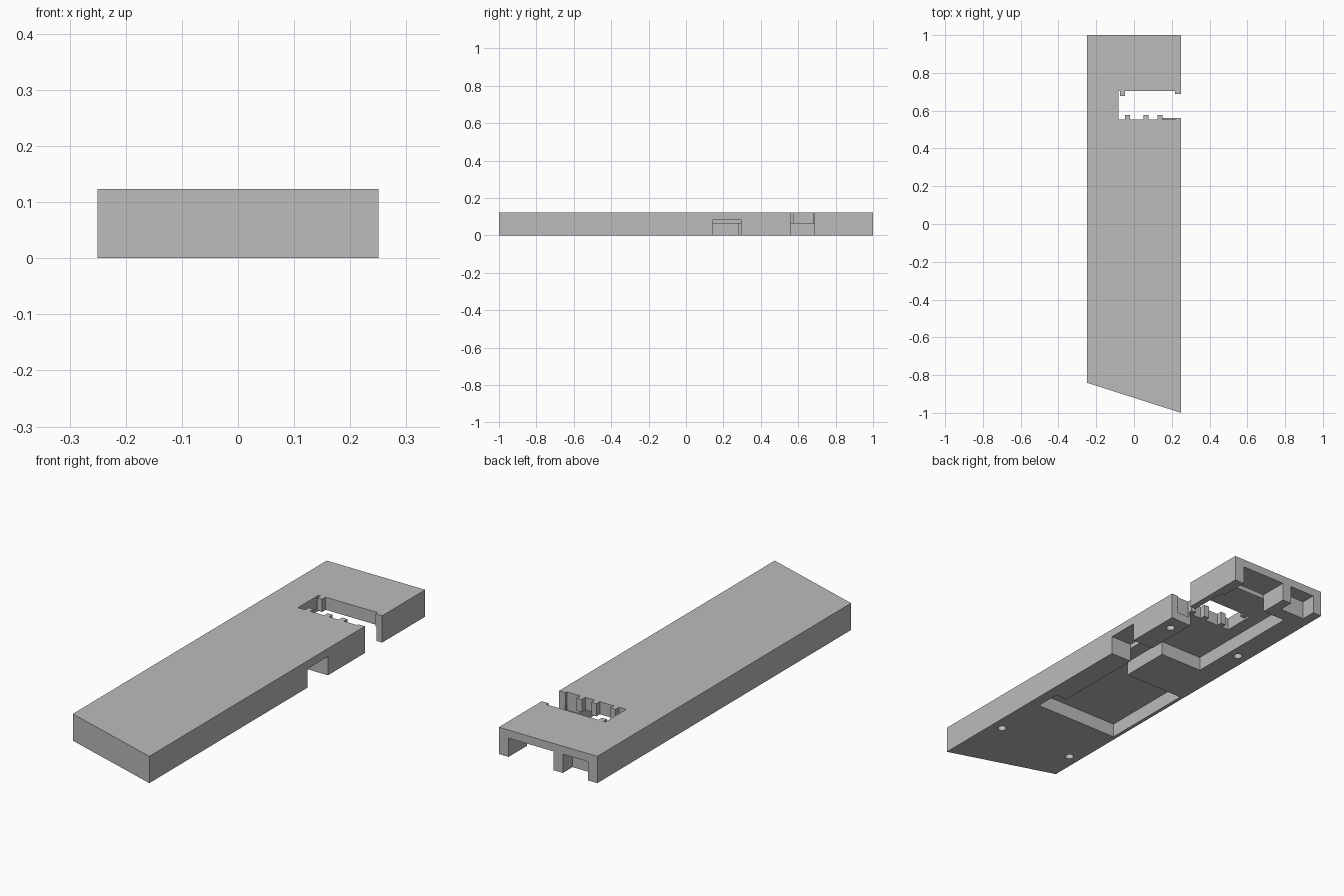
import bpy, bmesh

H = 0.123        # slab height
LOW, HIGH = 0.065, 0.086   # pocket ceilings

cube = bpy.data.objects.get("Cube")
if cube:
    bpy.data.objects.remove(cube)

grey = bpy.data.materials.new("plain grey")
grey.use_nodes = True
tone = (0.5, 0.5, 0.5, 1)
grey.diffuse_color = tone
grey.node_tree.nodes["Principled BSDF"].inputs["Base Color"].default_value = tone


def prism(name, outline, z0, z1):
    """Extrude a plan outline between two heights."""
    bm = bmesh.new()
    face = bm.faces.new([bm.verts.new((x, y, z0)) for x, y in outline])
    out = bmesh.ops.extrude_face_region(bm, geom=[face])
    tops = [v for v in out["geom"] if isinstance(v, bmesh.types.BMVert)]
    bmesh.ops.translate(bm, verts=tops, vec=(0, 0, z1 - z0))
    bmesh.ops.recalc_face_normals(bm, faces=bm.faces)
    mesh = bpy.data.meshes.new(name)
    bm.to_mesh(mesh)
    bm.free()
    obj = bpy.data.objects.new(name, mesh)
    bpy.context.collection.objects.link(obj)
    obj.data.materials.append(grey)
    return obj


def cut(body, tool):
    """Subtract a tool from the body, then discard it."""
    mod = body.modifiers.new("cut", "BOOLEAN")
    mod.operation, mod.solver, mod.object = "DIFFERENCE", "EXACT", tool
    graph = bpy.context.evaluated_depsgraph_get()
    mesh = bpy.data.meshes.new_from_object(body.evaluated_get(graph))
    body.modifiers.clear()
    body.data = mesh
    bpy.data.objects.remove(tool)


def cut_box(x0, x1, y0, y1, top):
    cut(body, prism("pocket_cutter", [(x0, y0), (x1, y0), (x1, y1), (x0, y1)], -0.05, top))


# Slab with a slanted front end
body = prism("housing", [(-0.25, -0.84), (0.25, -1), (0.25, 1), (-0.25, 1)], 0, H)

# Front pocket, cable channel and middle pocket
cut(body, prism("pocket_cutter", [
    (-0.233, -0.42), (0.2, -0.42), (0.2, -0.3), (0.142, -0.3), (0.142, 0.56),
    (0.22, 0.56), (0.22, 0.865), (-0.146, 0.865), (-0.146, 0.282),
    (0.074, 0.282), (0.074, 0.042), (-0.233, 0.042)], -0.05, LOW))

# Side port: inner passage and taller outer mouth
cut_box(0.13, 0.3, 0.145, 0.27, LOW)
cut_box(0.142, 0.3, 0.145, 0.295, HIGH)

# Back ports
cut_box(-0.028, 0.2, 0.865, 1.1, HIGH)
cut_box(-0.204, -0.075, 0.93, 1.1, HIGH)

# Toothed slot through the top, open at the left side
slot = [(-0.083, 0.553)]
for x in (-0.047, 0.05, 0.124):
    slot += [(x, 0.553), (x, 0.578), (x + 0.026, 0.578), (x + 0.026, 0.553)]
slot += [(0.217, 0.553), (0.217, 0.562), (0.3, 0.562), (0.3, 0.688), (0.217, 0.688),
         (0.217, 0.703), (-0.048, 0.703), (-0.048, 0.678), (-0.073, 0.678),
         (-0.073, 0.703), (-0.083, 0.703)]
cut(body, prism("slot_cutter", slot, 0.04, H + 0.05))
cut_box(0.2, 0.3, 0.562, 0.688, H + 0.05)

# Blind screw holes
for x in (-0.196, 0.196):
    for y in (-0.682, 0.486):
        bpy.ops.mesh.primitive_cylinder_add(vertices=24, radius=0.019, depth=0.14, location=(x, y, 0.02))
        cut(body, bpy.context.object)

body.data.materials.clear()
body.data.materials.append(grey)
for poly in body.data.polygons:
    poly.material_index = 0
